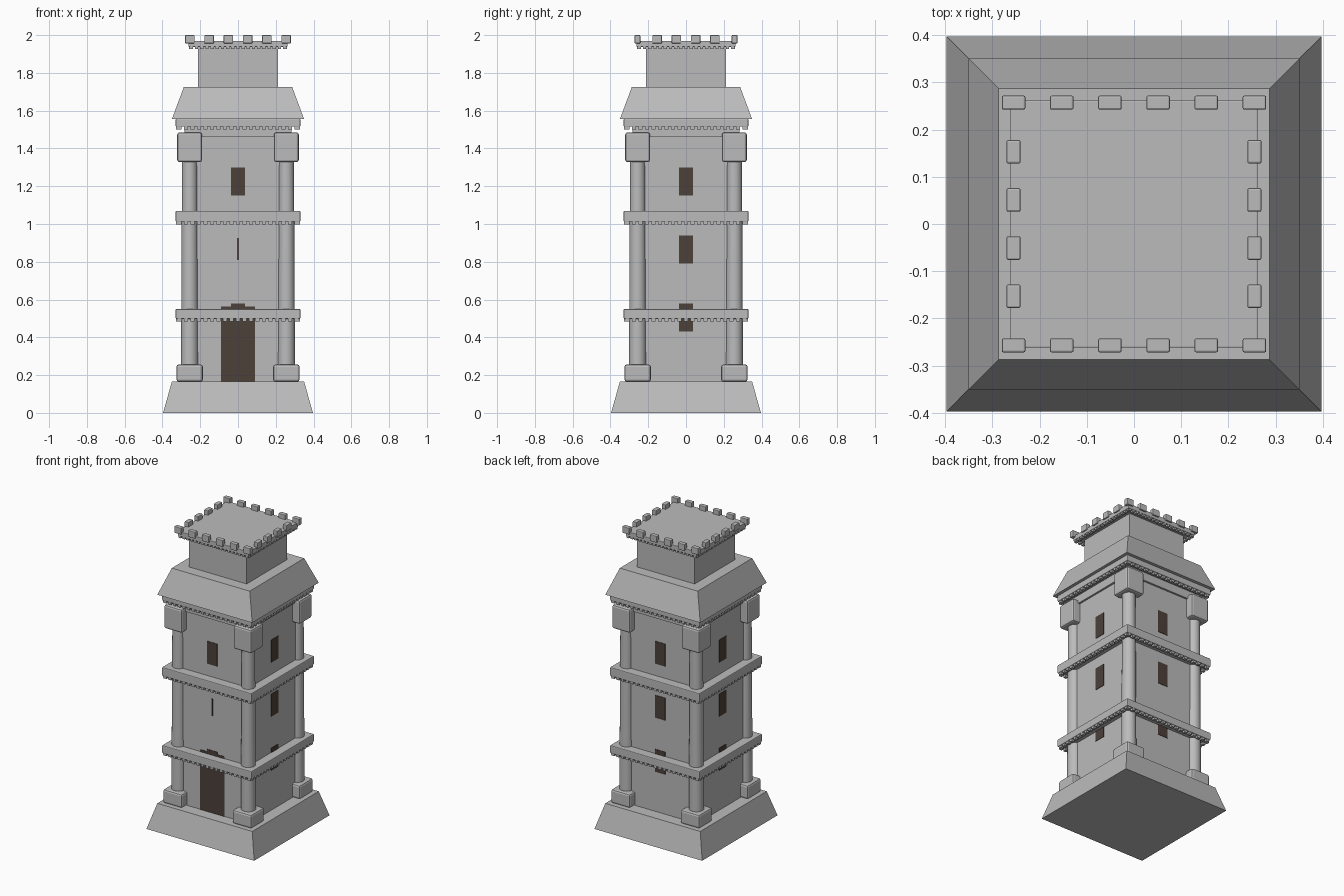
import bpy
import bmesh
from math import pi
from mathutils import Matrix, Vector

if "Cube" in bpy.data.objects:
    bpy.data.objects.remove(bpy.data.objects["Cube"], do_unlink=True)


def material(name, colour):
    mat = bpy.data.materials.new(name)
    mat.use_nodes = True
    mat.diffuse_color = (*colour, 1)
    mat.node_tree.nodes["Principled BSDF"].inputs["Base Color"].default_value = (*colour, 1)
    return mat


stone = material("grey stone", (0.50, 0.50, 0.50))
wood = material("dark brown wood", (0.075, 0.052, 0.042))


def finish(name, bm, mat=stone, bevel=0):
    mesh = bpy.data.meshes.new(name)
    bm.to_mesh(mesh)
    bm.free()
    mesh.materials.append(mat)
    obj = bpy.data.objects.new(name, mesh)
    bpy.context.collection.objects.link(obj)
    if bevel:
        mod = obj.modifiers.new("Bevel", "BEVEL")
        mod.width = bevel
        mod.segments = 2
    return obj


def add_box(bm, centre, size):
    matrix = Matrix.Translation(centre) @ Matrix.Diagonal((*size, 1))
    bmesh.ops.create_cube(bm, size=1, matrix=matrix)


def square_block(name, low, high, half, top_half=None, bevel=0):
    """Square block between two heights, tapering if top_half is given."""
    bm = bmesh.new()
    add_box(bm, (0, 0, (low + high) / 2), (2 * half, 2 * half, high - low))
    if top_half:
        for v in bm.verts:
            if v.co.z > (low + high) / 2:
                v.co.x *= top_half / half
                v.co.y *= top_half / half
    return finish(name, bm, bevel=bevel)


def dentils(name, low, high, half, count):
    """Row of small teeth along all four sides."""
    bm = bmesh.new()
    step = 2 * half / count
    depth = 0.02
    for turn in range(4):
        spin = Matrix.Rotation(turn * pi / 2, 4, "Z")
        for i in range(count):
            x = -half + (i + 0.5) * step
            place = Matrix.Translation((x, -half + depth / 2, (low + high) / 2))
            scale = Matrix.Diagonal((step * 0.62, depth, high - low, 1))
            bmesh.ops.create_cube(bm, size=1, matrix=spin @ place @ scale)
    return finish(name, bm)


# Main masses
square_block("sloped_base", 0, 0.165, 0.397, 0.35)
square_block("tower_walls", 0.16, 1.52, 0.27)
square_block("wall_collar", 1.46, 1.52, 0.283)
square_block("sloped_roof", 1.555, 1.725, 0.35, 0.287)
square_block("upper_turret", 1.72, 1.94, 0.213)

# Storey bands and parapet slab
for name, low, high in (("lower", 0.498, 0.55), ("middle", 1.012, 1.07), ("upper", 1.515, 1.558)):
    square_block(name + "_band", low, high, 0.33, bevel=0.005)
    dentils(name + "_band_teeth", low - 0.014, low + 0.003, 0.327, 19)
square_block("parapet_slab", 1.938, 1.97, 0.262, bevel=0.003)
dentils("parapet_teeth", 1.926, 1.94, 0.26, 19)

# Corner columns, with footings and capitals
for side_x, label_x in ((1, "left"), (-1, "right")):
    for side_y, label_y in ((-1, "front"), (1, "back")):
        corner = f"{label_y}_{label_x}"
        x, y = side_x * 0.256, side_y * 0.256
        bm = bmesh.new()
        bmesh.ops.create_cone(bm, cap_ends=True, segments=24, radius1=0.046, radius2=0.04,
                              depth=1.2, matrix=Matrix.Translation((x, y, 0.8)))
        column = finish(corner + "_column", bm)
        for poly in column.data.polygons:
            poly.use_smooth = abs(poly.normal.z) < 0.5
        for part, low, high, half in (("footing", 0.165, 0.256, 0.07), ("capital", 1.328, 1.485, 0.066)):
            bm = bmesh.new()
            add_box(bm, (x, y, (low + high) / 2), (2 * half, 2 * half, high - low))
            finish(f"{corner}_{part}", bm, bevel=0.012)

# Merlons around the parapet
bm = bmesh.new()
pitch = 0.102
for side in (-1, 1):
    for i in range(6):
        along = (i - 2.5) * pitch
        add_box(bm, (along, side * 0.257, 1.978), (0.05, 0.03, 0.044))
        if 0 < i < 5:
            add_box(bm, (side * 0.255, along, 1.978), (0.03, 0.05, 0.044))
finish("merlons", bm, bevel=0.004)


def wall_plate(name, turn, low, high, width):
    """Thin plate on one wall; turn counts quarter turns from the front."""
    bm = bmesh.new()
    add_box(bm, (0, -0.27, (low + high) / 2), (width, 0.006, high - low))
    bm.transform(Matrix.Rotation(turn * pi / 2, 4, "Z"))
    return finish(name, bm, wood)


# Windows on each wall, and the door
for turn, wall in enumerate(("front", "left", "back", "right")):
    for level, low in (("lower", 0.43), ("middle", 0.79), ("upper", 1.15)):
        if wall == "front" and level == "middle":
            wall_plate("front_middle_slit", turn, 0.81, 0.925, 0.008)
        else:
            wall_plate(f"{wall}_{level}_window", turn, low, low + 0.15, 0.074)
wall_plate("front_door", 0, 0.165, 0.564, 0.18)
